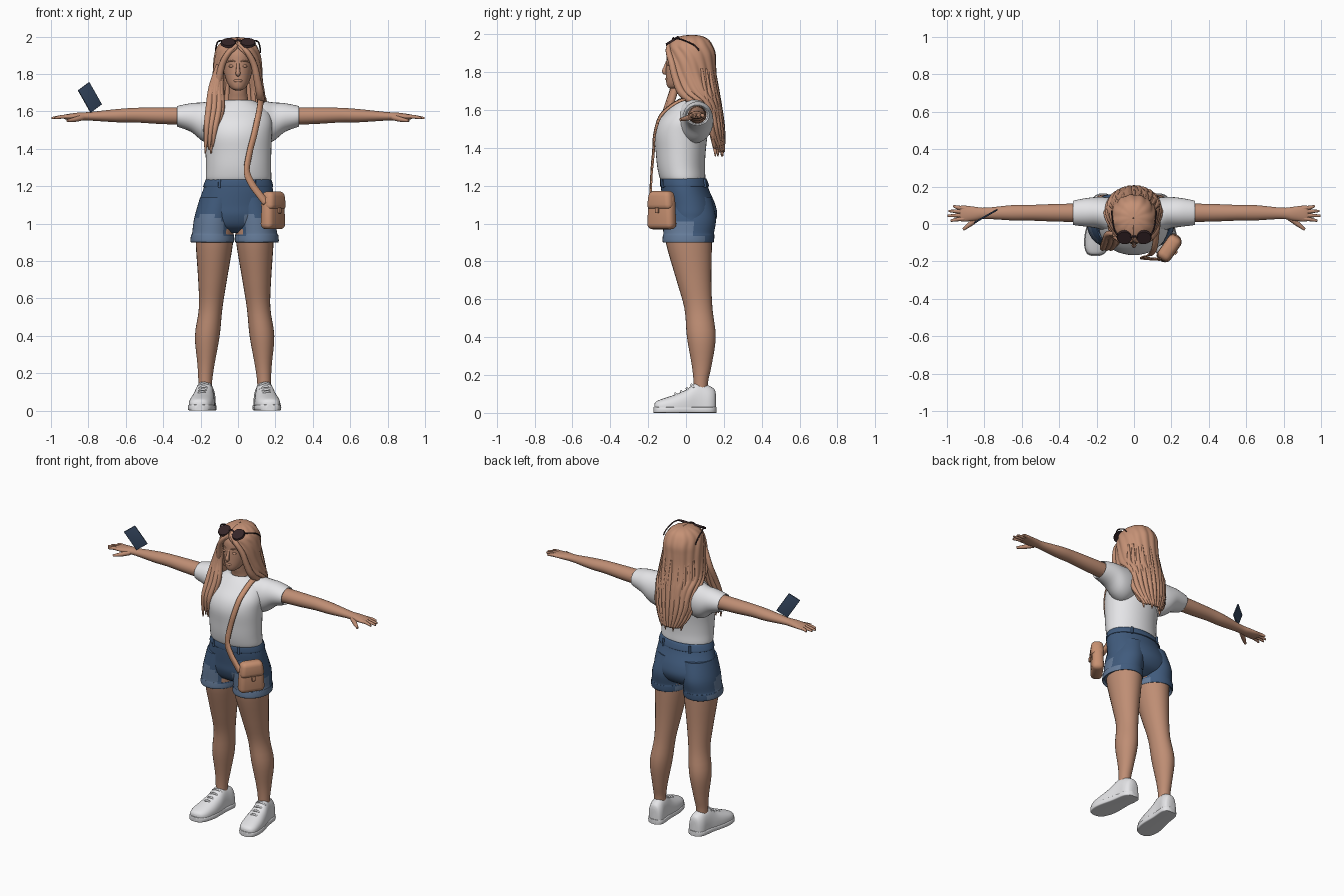
import bpy, bmesh, math
from mathutils import Vector, Matrix


def mat(name, r, g, b):
    m = bpy.data.materials.new(name)
    m.diffuse_color = (r, g, b, 1)
    return m


SKIN = mat("skin", 0.52, 0.27, 0.175)
HAIR = mat("hair", 0.56, 0.285, 0.18)
WHITE = mat("white_cloth", 0.80, 0.80, 0.82)
DENIM = mat("denim", 0.052, 0.105, 0.205)
FADED = mat("faded_denim", 0.13, 0.20, 0.32)
LEATHER = mat("tan_leather", 0.57, 0.28, 0.165)
DARK = mat("dark_glasses", 0.035, 0.018, 0.02)
PHONE = mat("phone_blue", 0.04, 0.07, 0.13)
MID = -0.018  # centre line of the lower body


def spline(rows, n=4):
    """Catmull-Rom interpolation of tuples."""
    out = []
    for i in range(len(rows) - 1):
        p0, p1, p2, p3 = (rows[max(0, min(len(rows) - 1, i + k))] for k in (-1, 0, 1, 2))
        for s in range(n):
            t = s / n
            out.append(tuple(0.5 * (2 * b + (c - a) * t + (2 * a - 5 * b + 4 * c - d) * t * t
                                    + (3 * b - a - 3 * c + d) * t ** 3)
                             for a, b, c, d in zip(p0, p1, p2, p3)))
    return out + [tuple(rows[-1])]


def finish(name, bm, *mats, angle=50):
    bmesh.ops.recalc_face_normals(bm, faces=bm.faces[:])
    me = bpy.data.meshes.new(name)
    bm.to_mesh(me)
    bm.free()
    ob = bpy.data.objects.new(name, me)
    bpy.context.collection.objects.link(ob)
    for m in mats:
        me.materials.append(m)
    bpy.ops.object.select_all(action='DESELECT')
    ob.select_set(True)
    bpy.context.view_layer.objects.active = ob
    bpy.ops.object.shade_smooth_by_angle(angle=math.radians(angle))
    return ob


def loft(name, axis, rows, *mats, seg=28, n=4, power=2.0, floor=None, rule=None):
    """Rows of (position, centre a, centre b, radius a, radius b) along an axis."""
    bm, rings = bmesh.new(), []
    for t, a, b, ra, rb in spline(rows, n):
        ring = []
        for k in range(seg):
            w = math.tau * k / seg
            c, s = math.cos(w), math.sin(w)
            u = a + ra * math.copysign(abs(c) ** (2 / power), c)
            v = b + rb * math.copysign(abs(s) ** (2 / power), s)
            co = {'x': (t, u, v), 'y': (u, t, v), 'z': (u, v, t)}[axis]
            if floor is not None:
                co = (co[0], co[1], max(floor, co[2]))
            ring.append(bm.verts.new(co))
        rings.append(ring)
    for r, q in zip(rings, rings[1:]):
        for k in range(seg):
            bm.faces.new((r[k], r[(k + 1) % seg], q[(k + 1) % seg], q[k]))
    bm.faces.new(rings[0])
    bm.faces.new(rings[-1])
    if rule:
        for f in bm.faces:
            f.material_index = rule(f.calc_center_median())
    return finish(name, bm, *mats)


def tubes(name, paths, m, res=3):
    """Tapered tubes; every path is a list of (x, y, z, radius)."""
    cu = bpy.data.curves.new(name, 'CURVE')
    cu.dimensions, cu.bevel_depth, cu.bevel_resolution, cu.use_fill_caps = '3D', 1, res, True
    for path in paths:
        pts = spline(path, 5)
        sp = cu.splines.new('POLY')
        sp.points.add(len(pts) - 1)
        for p, (x, y, z, r) in zip(sp.points, pts):
            p.co, p.radius = (x, y, z, 1), max(r, 0.001)
    ob = bpy.data.objects.new(name, cu)
    bpy.context.collection.objects.link(ob)
    bpy.ops.object.select_all(action='DESELECT')
    ob.select_set(True)
    bpy.context.view_layer.objects.active = ob
    cu.materials.append(m)
    bpy.ops.object.convert(target='MESH')
    bpy.ops.object.shade_smooth_by_angle(angle=math.radians(60))


def box(name, size, matrix, m, bevel, taper=1.0):
    bm = bmesh.new()
    bmesh.ops.create_cube(bm, size=1)
    for v in bm.verts:
        k = taper if v.co.z > 0 else 1
        v.co = Vector((v.co.x * size[0] * k, v.co.y * size[1] * k, v.co.z * size[2]))
    bmesh.ops.bevel(bm, geom=bm.edges[:], offset=bevel, segments=4, profile=0.5, affect='EDGES')
    bm.transform(matrix)
    return finish(name, bm, m)


def ball(name, loc, scale, m):
    bm = bmesh.new()
    bmesh.ops.create_uvsphere(bm, u_segments=16, v_segments=10, radius=1,
                              matrix=Matrix.Translation(loc) @ Matrix.Diagonal((*scale, 1)))
    return finish(name, bm, m)


def denim_rule(c):
    dx = abs(c.x - MID)
    front = c.y < 0.03 and c.z < 1.03 + 0.025 * math.sin(28 * c.x) and dx > 0.06
    return int(front or (c.z < 0.935 and c.y < 0.10))


# legs, shorts legs, shoes, arms, sleeves and hands on both sides
for s, side in ((-1, "right"), (1, "left")):
    def X(o):
        return MID + s * o
    loft(side + "_leg", 'z', [
        (0.08, X(.158), .078, .036, .038), (0.16, X(.157), .078, .037, .038),
        (0.25, X(.153), .083, .046, .052), (0.40, X(.146), .081, .066, .076),
        (0.55, X(.128), .066, .063, .074), (0.70, X(.118), .042, .077, .092),
        (0.90, X(.108), .015, .100, .122), (1.0, X(.105), .012, .10, .125)], SKIN)
    loft(side + "_shorts_leg", 'z', [
        (0.915, X(.118), .012, .102, .122), (0.90, X(.119), .012, .113, .131),
        (0.91, X(.119), .012, .117, .136), (0.94, X(.118), .014, .115, .136),
        (0.95, X(.117), .014, .110, .134), (1.03, X(.108), .018, .108, .140),
        (1.14, X(.085), .008, .10, .125)], DENIM, FADED, n=5, seg=36, rule=denim_rule)

    def toe(y):
        return X(.158 + 0.12 * (0.08 - y))
    loft(side + "_shoe", 'y', [(y, toe(y), 0.03, w, h - 0.03) for y, w, h in (
        (-.167, .020, .048), (-.155, .045, .062), (-.12, .062, .076), (-.06, .067, .096),
        (0, .062, .122), (.05, .054, .158), (.085, .052, .158), (.125, .052, .142),
        (.150, .040, .125), (.158, .020, .10))], WHITE, power=2.5, floor=0.004)
    loft(side + "_shoe_sole", 'y', [(y, toe(y), 0.016, w, .016) for y, w in (
        (-.171, .022), (-.155, .050), (-.11, .068), (-.05, .071), (.04, .060),
        (.12, .057), (.15, .043), (.162, .020))], WHITE, power=7)
    tubes(side + "_laces", [[(toe(y) - .034, y, z - .014, .005), (toe(y), y - .006, z + .003, .006),
                             (toe(y) + .034, y + .006, z - .014, .005)]
                            for y, z in ((-.05, .099), (-.02, .111), (.01, .127), (.035, .146))], WHITE)

    loft(side + "_sleeve", 'x', [
        (s * .06, .03, 1.545, .09, .095), (s * .13, .045, 1.54, .095, .115),
        (s * .19, .06, 1.545, .085, .103), (s * .25, .062, 1.567, .077, .077),
        (s * .315, .06, 1.573, .067, .058), (s * .325, .06, 1.573, .062, .053),
        (s * .31, .06, 1.573, .055, .048)], WHITE)
    loft(side + "_arm", 'x', [
        (s * .26, .06, 1.575, .05, .048), (s * .42, .06, 1.577, .047, .044),
        (s * .55, .06, 1.580, .042, .039), (s * .65, .06, 1.577, .041, .035),
        (s * .79, .057, 1.574, .030, .023), (s * .85, .055, 1.573, .037, .021),
        (s * .91, .056, 1.571, .043, .015), (s * .93, .056, 1.57, .040, .011)], SKIN)
    tubes(side + "_fingers", [
        [(s * .88, .056 + (y - .056) * .8, 1.572, .012), (s * .94, y, 1.571, .0105),
         (s * e, y + (y - .056) * .25, 1.564, .006)]
        for y, e in ((.088, .965), (.067, .99), (.046, .997), (.025, .98))]
        + [[(s * .83, .035, 1.568, .016), (s * .875, .0, 1.556, .013), (s * .913, -.03, 1.55, .007)]], SKIN)

# shorts body and waistband
loft("shorts", 'z', [
    (0.95, MID, .015, .10, .06), (0.985, MID, .02, .205, .115), (1.04, MID + .004, .022, .213, .142),
    (1.10, MID + .008, .015, .205, .140), (1.18, 0, -.005, .187, .126),
    (1.245, .003, -.015, .170, .116)], DENIM, FADED, n=6, seg=56, rule=denim_rule)
loft("waistband", 'z', [(1.195, .001, -.008, .182, .126), (1.2, .001, -.008, .187, .130),
                        (1.232, .003, -.013, .177, .124), (1.24, .003, -.014, .170, .117)], DENIM)
tubes("belt_loops", [[(x, y, 1.19, .007), (x * .98, y * .97, 1.236, .007)]
                     for x, y in ((-.10, -.118), (.09, -.122), (-.1, .102), (.1, .102))], DENIM)

# shirt
loft("shirt", 'z', [
    (1.225, .003, -.015, .165, .108), (1.24, .003, -.018, .175, .120), (1.30, .003, -.026, .174, .126),
    (1.38, .002, -.028, .176, .132), (1.47, -.002, -.026, .183, .140), (1.54, 0, -.010, .183, .135),
    (1.60, 0, .012, .165, .108), (1.64, 0, .022, .118, .082), (1.66, 0, .025, .075, .062),
    (1.655, 0, .025, .06, .05)], WHITE, seg=40)

# neck, head and face
loft("neck", 'z', [(1.60, 0, .03, .068, .055), (1.66, 0, .025, .055, .05), (1.72, 0, .01, .047, .05),
                   (1.80, 0, .01, .05, .05)], SKIN)
loft("head", 'z', [
    (1.713, 0, -.06, .015, .022), (1.722, 0, -.055, .035, .042), (1.75, 0, -.035, .056, .070),
    (1.80, 0, -.010, .073, .096), (1.86, 0, .003, .081, .107), (1.91, 0, .01, .082, .110),
    (1.95, 0, .02, .068, .095), (1.97, 0, .02, .03, .05)], SKIN, seg=32)
tubes("nose", [[(0, -.098, 1.858, .008), (0, -.109, 1.825, .010), (0, -.115, 1.803, .013),
                (0, -.104, 1.793, .009)]], SKIN)
ball("lips", (0, -.098, 1.764), (.024, .012, .010), SKIN)
for s, side in ((-1, "right"), (1, "left")):
    ball(side + "_eyelid", (s * .034, -.091, 1.842), (.016, .009, .008), SKIN)
    tubes(side + "_eyebrow", [[(s * .015, -.100, 1.866, .003), (s * .035, -.096, 1.872, .004),
                               (s * .058, -.076, 1.864, .002)]], HAIR)

# hair shell: (height, centre y, radius x, radius y, half opening at the front in degrees)
bm, grid, N = bmesh.new(), [], 96
for z, cy, rx, ry, gap in spline([
        (1.990, .03, .002, .002, 0), (1.986, .03, .04, .045, 0), (1.970, .026, .075, .085, 0),
        (1.94, .022, .101, .112, 2), (1.90, .025, .114, .124, 22), (1.85, .025, .121, .126, 38),
        (1.78, .03, .126, .125, 48), (1.70, .045, .138, .122, 60), (1.63, .065, .150, .115, 92),
        (1.52, .085, .142, .108, 108), (1.44, .10, .122, .098, 115), (1.38, .125, .085, .072, 125)], 4):
    row = []
    for k in range(N + 1):
        a = math.radians(gap + (360 - 2 * gap) * k / N)
        wave = 1 + 0.022 * math.cos(math.tau * k / 8 + 9 * z) + 0.012 * math.cos(math.tau * k / 19)
        row.append(bm.verts.new((rx * wave * math.sin(a) - .003, cy - ry * wave * math.cos(a), z)))
    grid.append(row)
for r, q in zip(grid, grid[1:]):
    for k in range(N):
        bm.faces.new((r[k], r[k + 1], q[k + 1], q[k]))
hair = finish("hair", bm, HAIR)
sol = hair.modifiers.new("thickness", 'SOLIDIFY')
sol.thickness, sol.offset = 0.014, 0

# hair strands: face framing, front lock over one shoulder, ends down the back
strands = [[(s * .006, -.085, 1.955, .010), (s * .05, -.093, 1.915, .015), (s * .085, -.075, 1.85, .018),
            (s * .103, -.055, 1.77, .020), (s * .118, -.02, 1.69, .022), (s * .125, .06, 1.63, .02)]
           for s in (-1, 1)]
for i in range(6):
    d = i - 2.5
    strands.append([(-.095 + .004 * d, -.055, 1.85, .012), (-.117 + .009 * d, -.065 + .004 * abs(d), 1.73, .018),
                    (-.122 + .013 * d, -.095 + .01 * (i % 2), 1.62, .019),
                    (-.140 + .011 * d, -.128 + .012 * (i % 2), 1.51, .016),
                    (-.150 + .010 * d, -.122 + .010 * (i % 2), 1.375 + .018 * ((i * 2) % 3), .004)])
for i in range(11):
    a = math.radians(-64 + 128 * i / 10)
    sx, cy = math.sin(a), math.cos(a)
    strands.append([(.125 * sx, .03 + .12 * cy, 1.82, .006), (.138 * sx, .055 + .115 * cy, 1.66, .015),
                    (.138 * sx, .085 + .105 * cy, 1.52, .016), (.095 * sx, .115 + .08 * cy, 1.42, .013),
                    (.080 * sx, .125 + .07 * cy, 1.355 + .02 * ((i * 2) % 3), .003)])
tubes("hair_strands", strands, HAIR)

# sunglasses resting on the hair
tilt = Matrix.Rotation(math.radians(32), 4, 'X')
for s, side in ((-1, "right"), (1, "left")):
    bm = bmesh.new()
    bmesh.ops.create_cone(bm, cap_ends=True, segments=24, radius1=.042, radius2=.038, depth=.012,
                          matrix=Matrix.Translation((s * .052 + .001, -.072, 1.967)) @ tilt)
    finish(side + "_lens", bm, DARK, angle=30)
    tubes(side + "_temple", [[(s * .09, -.058, 1.978, .005), (s * .108, -.02, 1.972, .004),
                              (s * .117, .04, 1.945, .004), (s * .12, .07, 1.915, .004)]], DARK)
tubes("glasses_bridge", [[(-.018, -.07, 1.975, .005), (0, -.066, 1.981, .005), (.02, -.07, 1.975, .005)]], DARK)

# shoulder bag: local -y is the flap side
place = Matrix.Translation((.187, -.128, 1.065)) @ Matrix.Rotation(math.radians(55), 4, 'Z')
box("bag", (.168, .076, .19), place, LEATHER, .03, taper=.88)
box("bag_flap", (.160, .084, .10), place @ Matrix.Translation((0, -.003, .058)), LEATHER, .028, taper=.86)
box("bag_clasp", (.022, .012, .03), place @ Matrix.Translation((0, -.045, .005)), LEATHER, .004)

# bag strap: flat ribbon over the shoulder
bm, last = bmesh.new(), None
for p in spline([(.150, -.190, 1.11), (.115, -.188, 1.155), (.075, -.185, 1.21), (.047, -.181, 1.28),
                 (.062, -.172, 1.38), (.085, -.166, 1.47), (.105, -.140, 1.56), (.115, -.095, 1.61),
                 (.12, -.035, 1.648), (.12, .045, 1.666), (.115, .11, 1.63), (.10, .13, 1.56)], 4):
    w = Vector((.015, .003, -.004 if p[2] > 1.28 else .010))
    pair = [bm.verts.new(Vector(p) - w), bm.verts.new(Vector(p) + w)]
    if last:
        bm.faces.new((last[0], last[1], pair[1], pair[0]))
    last = pair
strap = finish("bag_strap", bm, LEATHER)
sol = strap.modifiers.new("thickness", 'SOLIDIFY')
sol.thickness, sol.offset = 0.008, 0

# phone standing at the wrist
u, v = Vector((.064, .036, .048)).normalized(), Vector((-.065, -.037, .115)).normalized()
frame = Matrix((u, v, u.cross(v))).transposed().to_4x4()
box("phone", (.082, .142, .009), Matrix.Translation((-.792, .042, 1.675)) @ frame, PHONE, .003)
